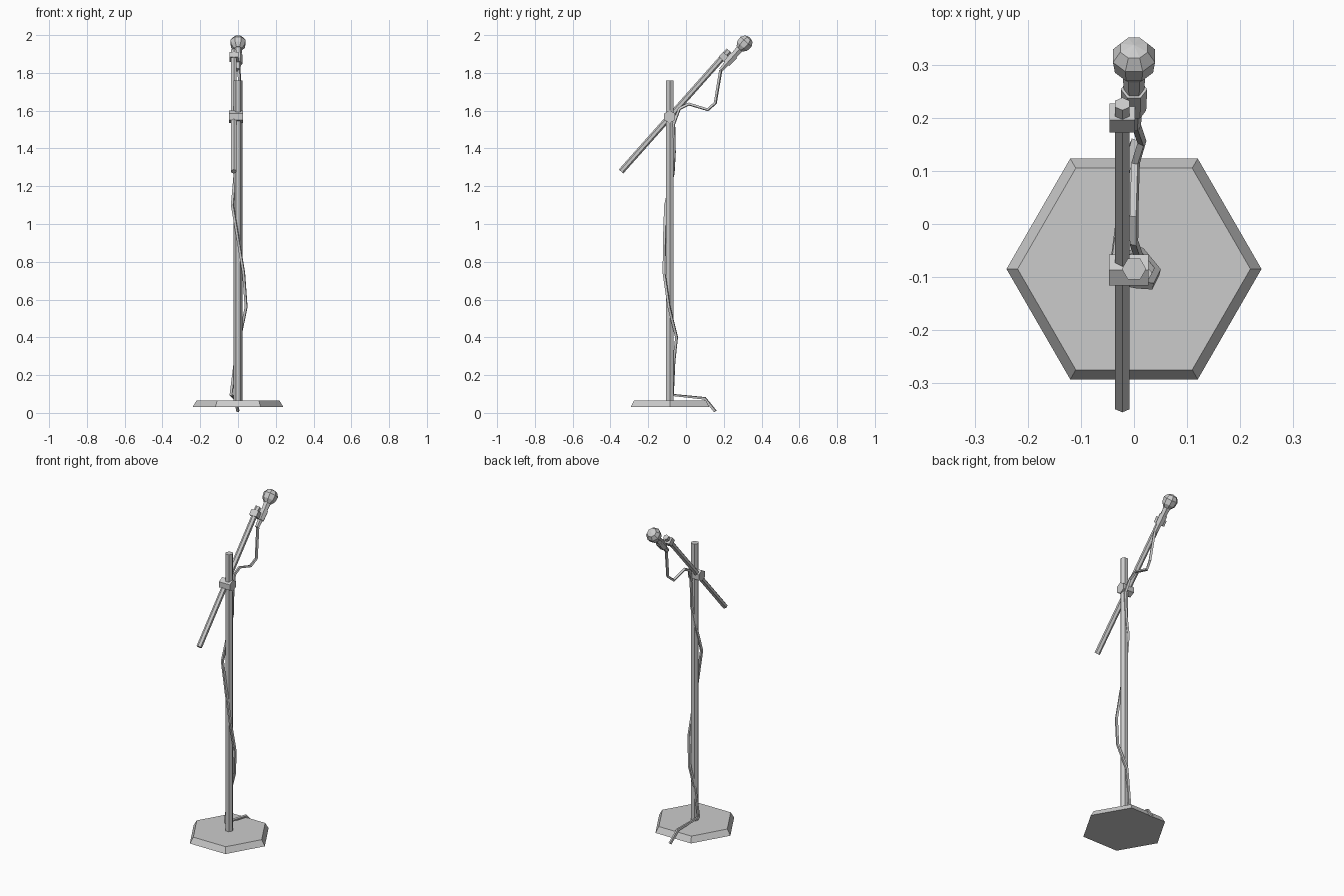
import bpy, bmesh, math
from mathutils import Matrix, Vector

cube = bpy.data.objects.get("Cube")
if cube:
    bpy.data.objects.remove(cube)

grey = bpy.data.materials.new("plain_grey")
grey.use_nodes = True
grey.diffuse_color = (0.6, 0.6, 0.6, 1)
grey.node_tree.nodes["Principled BSDF"].inputs["Base Color"].default_value = (0.6, 0.6, 0.6, 1)


def add_object(name, data):
    obj = bpy.data.objects.new(name, data)
    bpy.context.collection.objects.link(obj)
    data.materials.append(grey)
    return obj


def add_mesh(name, bm, matrix):
    bmesh.ops.recalc_face_normals(bm, faces=bm.faces)
    mesh = bpy.data.meshes.new(name)
    bm.to_mesh(mesh)
    bm.free()
    obj = add_object(name, mesh)
    obj.matrix_world = matrix
    return obj


def lathe(name, profile, matrix, sides=6, phase=0.0):
    """Stack rings of (radius, height); a zero radius makes a point."""
    bm = bmesh.new()
    rings = []
    for radius, height in profile:
        count = sides if radius > 0 else 1
        angles = [phase + math.tau * i / sides for i in range(count)]
        rings.append([bm.verts.new((radius * math.cos(a), radius * math.sin(a), height))
                      for a in angles])
    for low, high in zip(rings, rings[1:]):
        for i in range(sides):
            j = (i + 1) % sides
            corners = [low[i], low[j], high[j % len(high)], high[i % len(high)]]
            bm.faces.new(list(dict.fromkeys(corners)))
    for ring in (rings[0], rings[-1]):
        if len(ring) > 1:
            bm.faces.new(ring)
    return add_mesh(name, bm, matrix)


def block(name, size, matrix):
    bm = bmesh.new()
    bmesh.ops.create_cube(bm, size=1)
    bmesh.ops.scale(bm, vec=size, verts=bm.verts)
    return add_mesh(name, bm, matrix)


# Base and upright pole
stand = Matrix.Translation((0, -0.085, 0))
lathe("base_plate", [(0.241, 0.03), (0.22, 0.065)], stand)
lathe("upright_pole", [(0.023, 0.06), (0.023, 1.76)], stand)

# Clamp where the boom crosses the pole
clamp = Matrix.Translation((-0.01, -0.087, 1.568)) @ Matrix.Rotation(math.pi / 2, 4, 'Y')
lathe("boom_clamp", [(0.034, -0.037), (0.034, 0.037)], clamp)

# Tilted boom arm
start, end = Vector((-0.022, -0.344, 1.278)), Vector((-0.022, 0.227, 1.919))
span = end - start
tilt = Matrix.Rotation(-math.atan2(span.y, span.z), 4, 'X')
lathe("boom_arm", [(0.016, 0), (0.016, span.length)],
      Matrix.Translation(start) @ tilt, phase=math.pi / 2)

# Microphone, parallel to the boom and just below it
mic = Matrix.Translation((0, 0.311, 1.957)) @ tilt
lathe("microphone_head",
      [(0.022, -0.042), (0.039, -0.021), (0.043, 0.01), (0.028, 0.033), (0, 0.041)],
      mic, sides=8, phase=math.pi / 8)
lathe("microphone_handle", [(0.013, -0.19), (0.022, -0.038)], mic)

# Clip that holds the microphone on the boom
lathe("clip_sleeve", [(0.023, -0.145), (0.025, -0.085)], mic)
block("clip_collar", (0.048, 0.042, 0.035),
      mic @ Matrix.Translation((-0.022, -0.034, -0.128)))

# Cable hanging from the handle, winding down the pole and off the base
path = [(0.005, 0.184, 1.815), (0.015, 0.155, 1.64), (0.003, 0.115, 1.605),
        (0, 0.015, 1.635), (0, -0.035, 1.61), (0.01, -0.065, 1.53),
        (0.005, -0.062, 1.38), (-0.015, -0.068, 1.27), (-0.03, -0.108, 1.1),
        (0, -0.114, 0.92), (0.03, -0.116, 0.74), (0.043, -0.09, 0.56),
        (0.01, -0.05, 0.4), (-0.015, -0.064, 0.27), (-0.037, -0.07, 0.095),
        (-0.015, 0.1, 0.077), (0, 0.155, 0.008)]
curve = bpy.data.curves.new("cable", 'CURVE')
curve.dimensions = '3D'
curve.bevel_depth = 0.009
curve.bevel_resolution = 0
curve.use_fill_caps = True
spline = curve.splines.new('POLY')
spline.points.add(len(path) - 1)
for point, position in zip(spline.points, path):
    point.co = (*position, 1)
spline.use_smooth = False
add_object("cable", curve)
